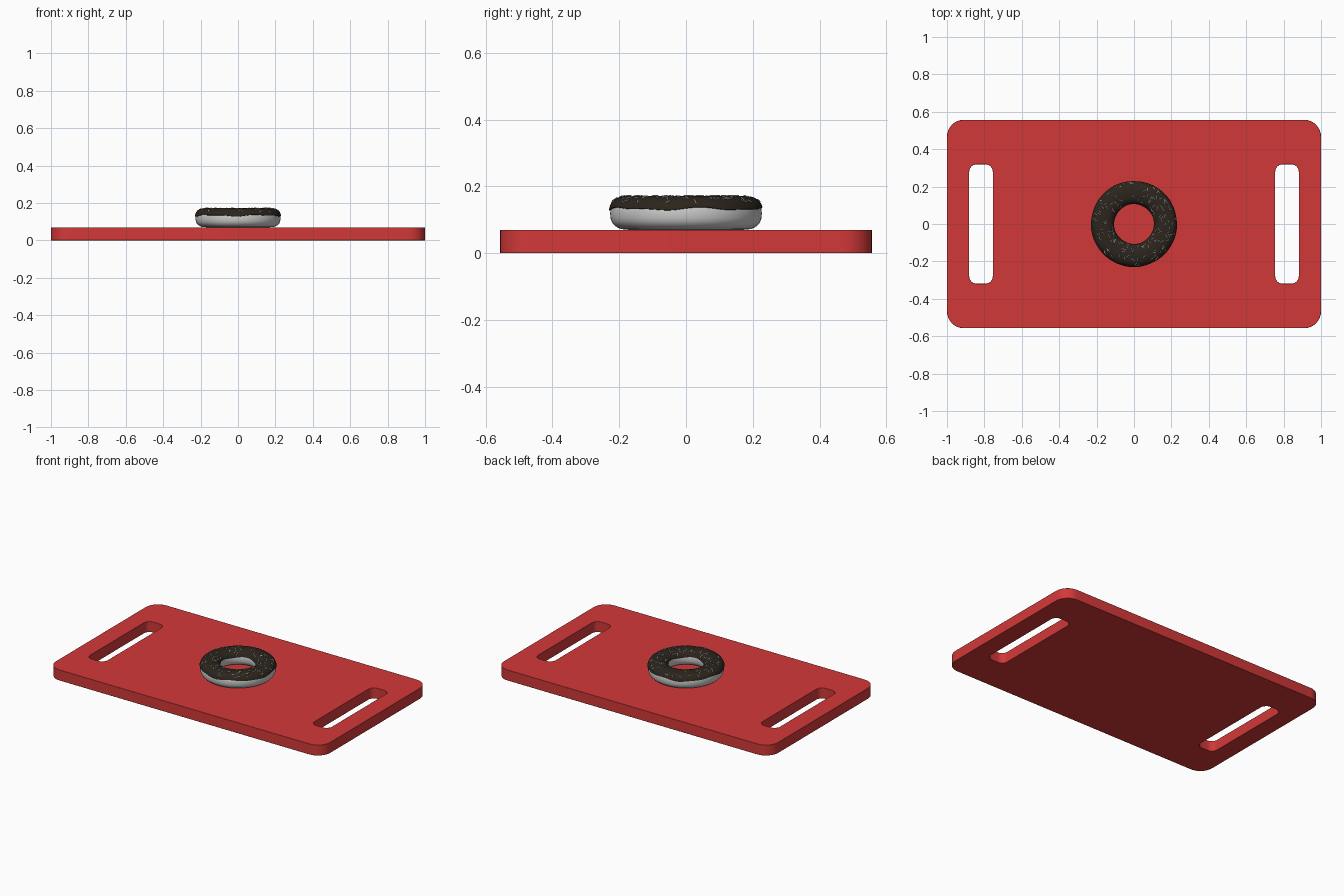
import bpy, bmesh, math, random
from mathutils import Vector, Matrix

if "Cube" in bpy.data.objects:
    bpy.data.objects.remove(bpy.data.objects["Cube"])

random.seed(4)
TAU = 2 * math.pi


def material(name, rgb):
    m = bpy.data.materials.new(name)
    m.diffuse_color = (*rgb, 1)
    m.use_nodes = True
    m.node_tree.nodes["Principled BSDF"].inputs["Base Color"].default_value = m.diffuse_color
    return m


def finish(name, bm, mat=None, angle=40):
    bmesh.ops.recalc_face_normals(bm, faces=bm.faces)
    me = bpy.data.meshes.new(name)
    bm.to_mesh(me)
    bm.free()
    ob = bpy.data.objects.new(name, me)
    bpy.context.collection.objects.link(ob)
    if mat:
        me.materials.append(mat)
    bpy.ops.object.select_all(action='DESELECT')
    bpy.context.view_layer.objects.active = ob
    ob.select_set(True)
    bpy.ops.object.shade_smooth_by_angle(angle=math.radians(angle))
    return ob


def rounded_rect(bm, cx, hx, hy, r, seg=8):
    vs = []
    for i, (sx, sy) in enumerate([(1, 1), (-1, 1), (-1, -1), (1, -1)]):
        for k in range(seg + 1):
            a = (i + k / seg) * math.pi / 2
            vs.append(bm.verts.new((cx + sx * (hx - r) + r * math.cos(a),
                                    sy * (hy - r) + r * math.sin(a), 0)))
    return [bm.edges.new((vs[i], vs[(i + 1) % len(vs)])) for i in range(len(vs))]


def ring_point(a, t, grow=0.0):
    """Point on the squashed, slightly squared doughnut tube."""
    c, s = math.cos(a), math.sin(a)
    p = 2 / 2.5
    r = 0.168 + (0.059 + grow) * math.copysign(abs(c) ** p, c)
    z = 0.119 + (0.049 + grow) * math.copysign(abs(s) ** p, s)
    return Vector((r * math.cos(t), r * math.sin(t), z))


def sweep_ring(rings):
    """Skin closed sections placed around a full circle."""
    bm = bmesh.new()
    rows = [[bm.verts.new(p) for p in ring] for ring in rings]
    n, m = len(rows), len(rows[0])
    for i in range(n):
        for j in range(m):
            bm.faces.new((rows[i][j], rows[(i + 1) % n][j],
                          rows[(i + 1) % n][(j + 1) % m], rows[i][(j + 1) % m]))
    return bm


# Tray with two handle slots
bm = bmesh.new()
edges = rounded_rect(bm, 0, 1.0, 0.557, 0.09)
for sx in (-1, 1):
    edges += rounded_rect(bm, sx * 0.818, 0.063, 0.319, 0.04)
bmesh.ops.triangle_fill(bm, edges=edges, use_beauty=True)
ext = bmesh.ops.extrude_face_region(bm, geom=bm.faces[:])
bmesh.ops.translate(bm, vec=(0, 0, 0.07),
                    verts=[v for v in ext['geom'] if isinstance(v, bmesh.types.BMVert)])
tray = finish("tray", bm, material("red", (0.65, 0.04, 0.04)))
bev = tray.modifiers.new("soft_edges", 'BEVEL')
bev.width, bev.segments = 0.004, 2
bev.limit_method, bev.angle_limit = 'ANGLE', math.radians(60)

# Dough ring
N = 96
finish("dough", sweep_ring([[ring_point(TAU * j / 32, TAU * i / N) for j in range(32)]
                            for i in range(N)]), angle=80)

# Icing cap with a wavy lower edge
rings = []
for i in range(N):
    t = TAU * i / N
    outer = 0.20 + 0.06 * math.sin(5 * t + 0.5) + 0.04 * math.sin(9 * t)
    inner = math.pi - 0.22 - 0.06 * math.sin(4 * t + 1)
    angles = [outer + (inner - outer) * k / 20 for k in range(21)]
    rings.append([ring_point(a, t, 0.004) for a in angles] +
                 [ring_point(a, t, -0.003) for a in reversed(angles)])
finish("icing", sweep_ring(rings), material("chocolate", (0.025, 0.018, 0.012)), 60)

# Sprinkles scattered over the icing
bm = bmesh.new()
for _ in range(150):
    a, t = random.uniform(0.6, 2.5), random.uniform(0, TAU)
    p = ring_point(a, t, 0.0045)
    da = ring_point(a + 0.02, t, 0.0045) - p
    dt = ring_point(a, t + 0.02, 0.0045) - p
    da.normalize()
    dt.normalize()
    w = random.uniform(0, TAU)
    d = da * math.cos(w) + dt * math.sin(w)
    bmesh.ops.create_cone(bm, cap_ends=True, segments=8, radius1=0.002, radius2=0.002,
                          depth=random.uniform(0.012, 0.02),
                          matrix=Matrix.Translation(p) @ d.to_track_quat('Z', 'Y').to_matrix().to_4x4())
finish("sprinkles", bm)
